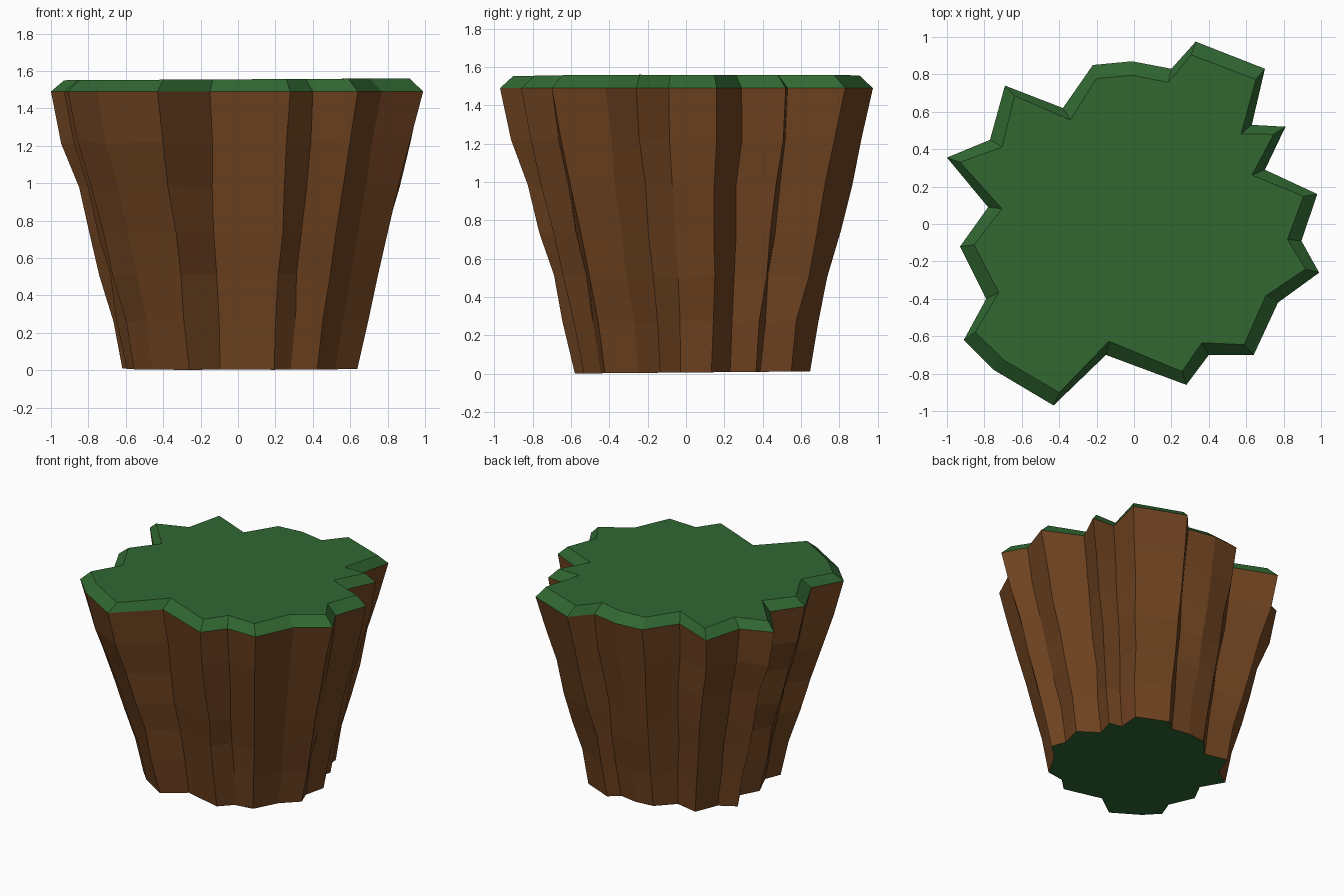
import bpy, bmesh, math, random

if "Cube" in bpy.data.objects:
    bpy.data.objects.remove(bpy.data.objects["Cube"])
random.seed(4)

# Jagged rim outline seen from above
RIM = [(.99,-.26),(.895,-.09),(.98,.16),(.70,.29),(.81,.52),(.63,.53),(.70,.83),
       (.33,.975),(.20,.83),(-.01,.87),(-.22,.85),(-.38,.62),(-.69,.74),(-.77,.45),
       (-1.0,.355),(-.78,.09),(-.93,-.12),(-.79,-.40),(-.91,-.62),(-.75,-.78),
       (-.43,-.97),(-.15,-.70),(.28,-.86),(.40,-.70),(.64,-.70),(.77,-.42)]
# Height, overall scale and softening of the spikes for each ring
RINGS = [(0.007,.66,.28),(.27,.71,.24),(.51,.765,.2),(.73,.82,.15),
         (.98,.88,.1),(1.22,.945,.05),(1.49,1,0)]


def material(name, color):
    m = bpy.data.materials.new(name)
    m.diffuse_color = (*color, 1)
    m.use_nodes = True
    m.node_tree.nodes["Principled BSDF"].inputs["Base Color"].default_value = m.diffuse_color
    return m


def ring_points(z, scale, soften, jitter):
    k = (1 - scale) / .34
    for x, y in RIM:
        r, a = math.hypot(x, y), math.atan2(y, x)
        r = scale * (r + (.88 - r) * soften) + random.uniform(-jitter, jitter)
        a += random.uniform(-jitter, jitter)
        px, py = r * math.cos(a) + .01 * k, r * math.sin(a) + .03 * k
        yield px, py, z + .009 * py * k + random.uniform(-jitter, jitter) * (z > .1)


bm = bmesh.new()
rings = []
for z, s, soft in RINGS:
    jit = .012 if .1 < z < 1.4 else 0
    rings.append([bm.verts.new(p) for p in ring_points(z, s, soft, jit)])

# Grass cap: rim drawn inwards, tilted very slightly
cap = []
for x, y in RIM:
    r = math.hypot(x, y)
    f = (r - .075) / r
    cap.append(bm.verts.new((x * f, y * f, 1.555 + .005 * x)))
rings.append(cap)

# Walls: earth below, grass on the last band
n = len(RIM)
for j in range(len(rings) - 1):
    for i in range(n):
        k = (i + 1) % n
        f = bm.faces.new((rings[j][i], rings[j][k], rings[j+1][k], rings[j+1][i]))
        f.material_index = 1 if j == len(rings) - 2 else 0
for loop in (cap, rings[0][::-1]):
    bm.faces.new(loop).material_index = 1

me = bpy.data.meshes.new("grassy_rock_pillar")
bm.to_mesh(me)
bm.free()
me.materials.append(material("earth brown", (.165, .058, .015)))
me.materials.append(material("grass green", (.030, .135, .031)))
bpy.context.collection.objects.link(bpy.data.objects.new("grassy_rock_pillar", me))
